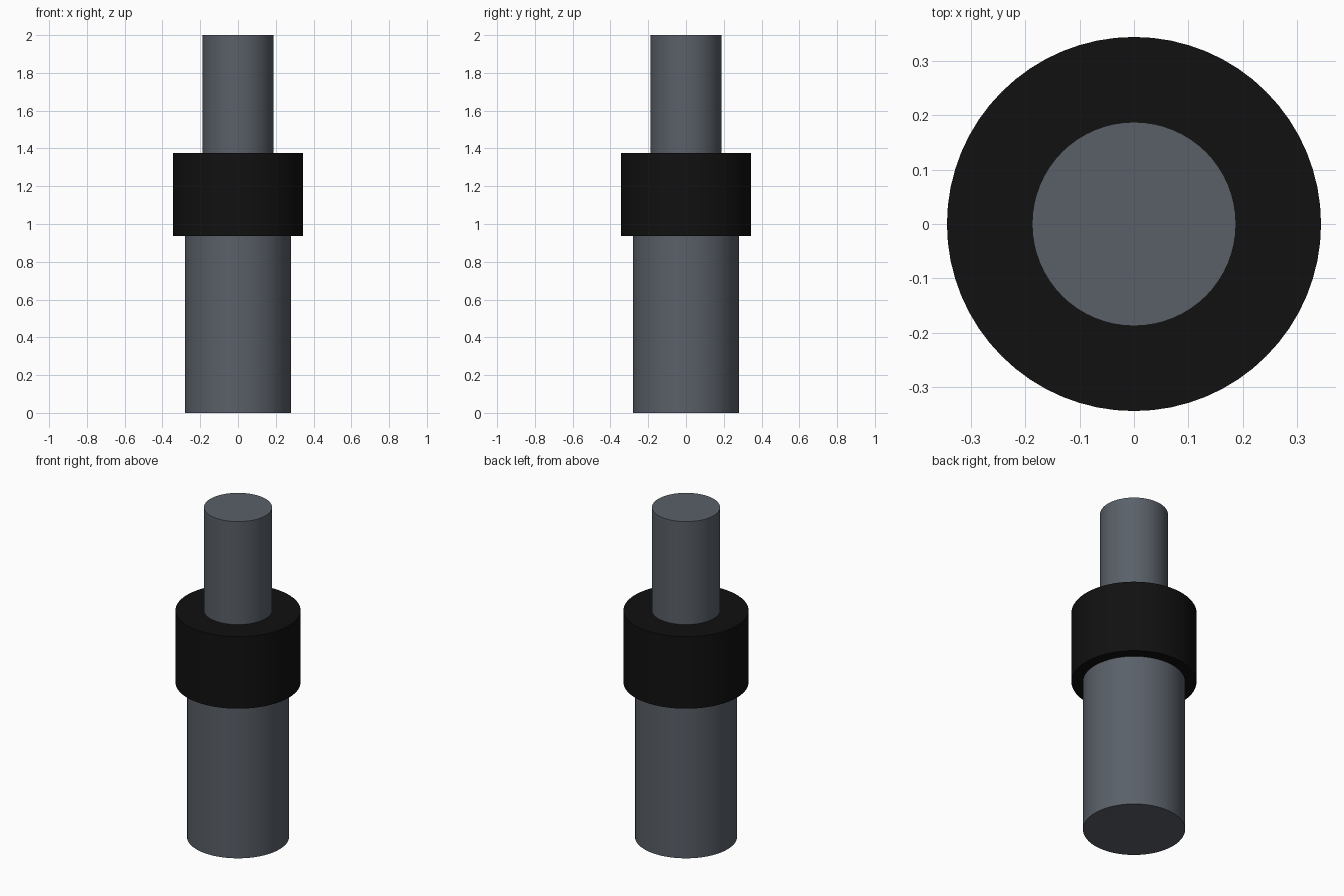
import bpy
import math

if "Cube" in bpy.data.objects:
    bpy.data.objects.remove(bpy.data.objects["Cube"])


def material(name, color):
    mat = bpy.data.materials.new(name)
    mat.diffuse_color = (*color, 1)
    mat.use_nodes = True
    mat.node_tree.nodes["Principled BSDF"].inputs["Base Color"].default_value = mat.diffuse_color
    return mat


def cylinder(name, radius, z0, z1, mat):
    bpy.ops.mesh.primitive_cylinder_add(
        vertices=64, radius=radius, depth=z1 - z0, location=(0, 0, (z0 + z1) / 2))
    obj = bpy.context.object
    obj.name = name
    obj.data.materials.append(mat)
    bpy.ops.object.shade_smooth_by_angle(angle=math.radians(30))
    return obj


steel = material("steel", (0.102, 0.118, 0.14))
black = material("black", (0.0054, 0.0054, 0.0054))

# Thick lower shaft and thin upper shaft, meeting inside the collar
cylinder("lower_shaft", 0.281, 0.0, 0.94, steel)
cylinder("upper_shaft", 0.1875, 1.37, 2.0, steel)

# Black collar around the joint
cylinder("collar", 0.344, 0.9375, 1.375, black)
